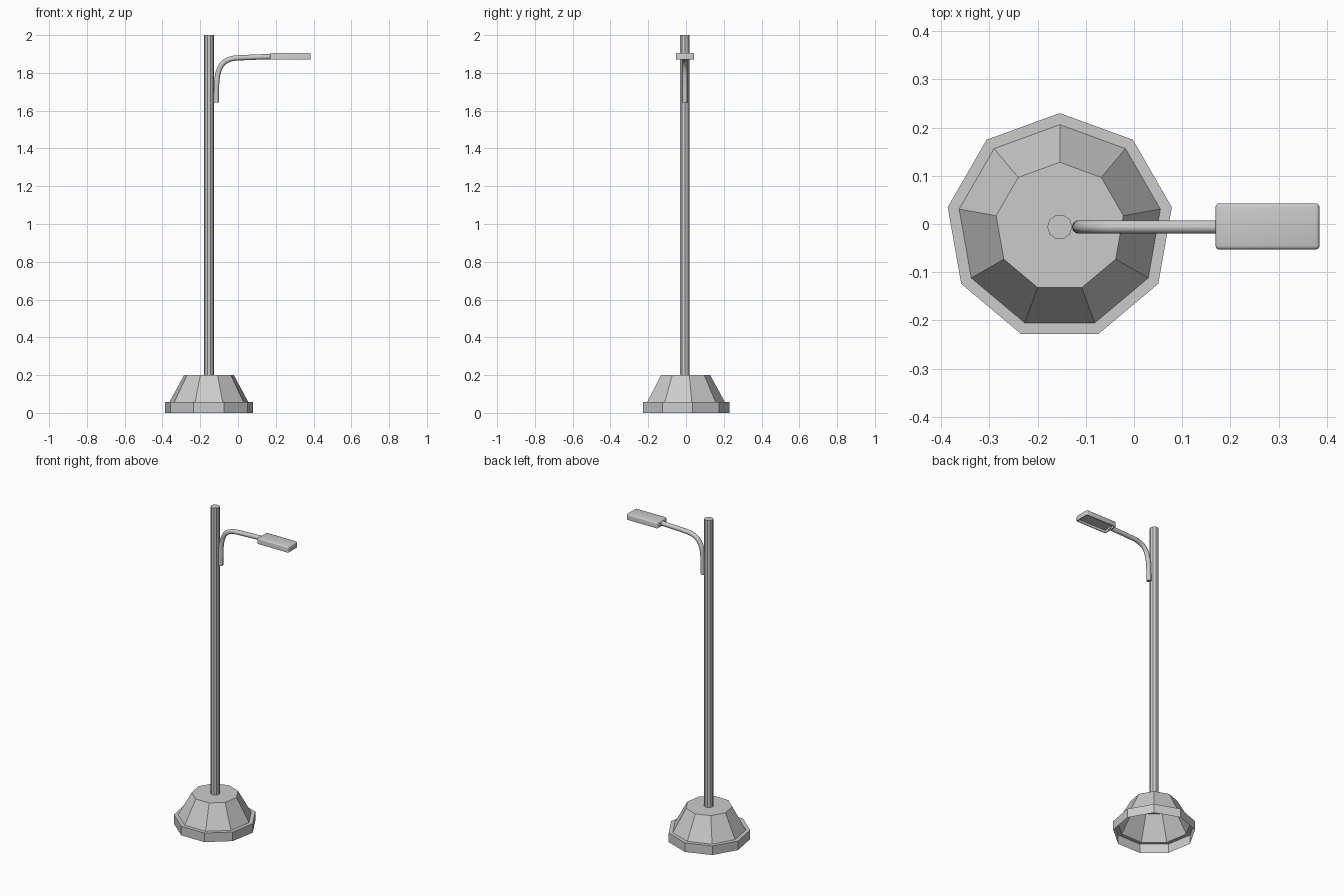
import bpy, bmesh, math

if "Cube" in bpy.data.objects:
    bpy.data.objects.remove(bpy.data.objects["Cube"])

CX, CY = -0.154, -0.006  # pole axis


def mesh_object(name, bm):
    me = bpy.data.meshes.new(name)
    bm.to_mesh(me)
    bm.free()
    ob = bpy.data.objects.new(name, me)
    bpy.context.collection.objects.link(ob)
    return ob


def lathe(name, profile, sides, start, cap_bottom):
    """Stack of polygon rings (radius, z), capped on top."""
    bm = bmesh.new()
    rings = []
    for r, z in profile:
        angles = [start + 2 * math.pi * i / sides for i in range(sides)]
        rings.append([bm.verts.new((CX + r * math.cos(a), CY + r * math.sin(a), z)) for a in angles])
    for lo, hi in zip(rings, rings[1:]):
        for i in range(sides):
            j = (i + 1) % sides
            bm.faces.new((lo[i], lo[j], hi[j], hi[i]))
    bm.faces.new(rings[-1])
    if cap_bottom:
        bm.faces.new(rings[0][::-1])
    return mesh_object(name, bm)


def smooth(ob, angle):
    bpy.ops.object.select_all(action='DESELECT')
    ob.select_set(True)
    bpy.context.view_layer.objects.active = ob
    bpy.ops.object.shade_smooth_by_angle(angle=math.radians(angle))


# Nine-sided hollow foot, open underneath
lathe("base", [(0.236, 0), (0.236, 0.057), (0.212, 0.057), (0.134, 0.2)], 9, math.pi / 2, False)

# Ten-sided pole
lathe("pole", [(0.026, 0.2), (0.026, 2.0)], 10, 0, True)

# Curved arm: a bezier tube
curve = bpy.data.curves.new("arm_path", 'CURVE')
curve.dimensions = '3D'
curve.bevel_depth = 0.014
curve.bevel_resolution = 3
curve.resolution_u = 12
curve.use_fill_caps = True
spline = curve.splines.new('BEZIER')
path = [  # handle, point, handle as (x, z)
    ((-0.115, 1.60), (-0.115, 1.643), (-0.115, 1.68)),
    ((-0.115, 1.72), (-0.113, 1.745), (-0.107, 1.845)),
    ((-0.075, 1.878), (0.01, 1.880), (0.06, 1.882)),
    ((0.12, 1.885), (0.18, 1.886), (0.20, 1.886)),
]
spline.bezier_points.add(len(path) - 1)
for bp, (left, co, right) in zip(spline.bezier_points, path):
    bp.handle_left_type = bp.handle_right_type = 'FREE'
    bp.handle_left, bp.co, bp.handle_right = [(x, CY, z) for x, z in (left, co, right)]
tmp = bpy.data.objects.new("arm_path", curve)
bpy.context.collection.objects.link(tmp)
bpy.context.view_layer.update()
dg = bpy.context.evaluated_depsgraph_get()
arm_mesh = bpy.data.meshes.new_from_object(tmp.evaluated_get(dg))
bpy.data.objects.remove(tmp)
arm = bpy.data.objects.new("arm", arm_mesh)
bpy.context.collection.objects.link(arm)
smooth(arm, 40)

# Lamp head: rounded box with a recessed underside
bm = bmesh.new()
bmesh.ops.create_cube(bm, size=1)
for v in bm.verts:
    v.co = (0.277 + v.co.x * 0.216, -0.005 + v.co.y * 0.096, 1.8885 + v.co.z * 0.035)
edges = [e for e in bm.edges if max(v.co.z for v in e.verts) > 1.889]
bmesh.ops.bevel(bm, geom=edges, offset=0.008, segments=3, profile=0.5, affect='EDGES')
bm.normal_update()
under = min(bm.faces, key=lambda f: f.calc_center_median().z)
bmesh.ops.inset_region(bm, faces=[under], thickness=0.005)
bmesh.ops.translate(bm, verts=bmesh.ops.extrude_discrete_faces(bm, faces=[under])["faces"][0].verts[:],
                    vec=(0, 0, 0.016))
bmesh.ops.recalc_face_normals(bm, faces=bm.faces[:])
smooth(mesh_object("lamp_head", bm), 40)
